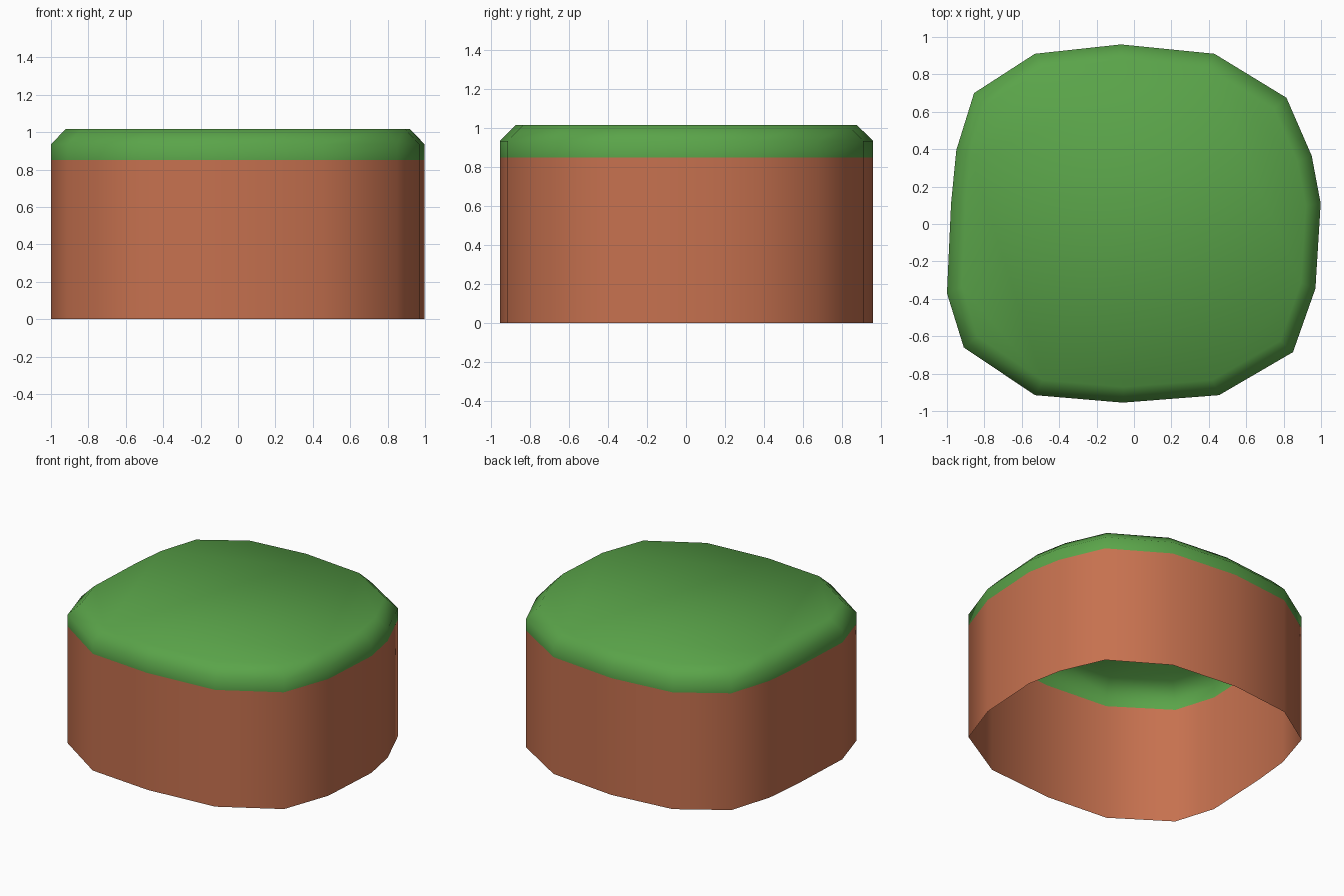
import bpy

if "Cube" in bpy.data.objects:
    bpy.data.objects.remove(bpy.data.objects["Cube"])

# Irregular rounded outline of the block, counter-clockwise from the front
OUTLINE = [(-0.06, -0.955), (0.455, -0.915), (0.85, -0.685), (0.97, -0.345),
           (0.998, 0.11), (0.95, 0.365), (0.815, 0.675), (0.43, 0.91),
           (-0.07, 0.96), (-0.53, 0.91), (-0.855, 0.70), (-0.95, 0.395),
           (-0.978, 0.11), (-1.0, -0.37), (-0.91, -0.66), (-0.53, -0.915)]


def material(name, color):
    mat = bpy.data.materials.new(name)
    mat.diffuse_color = (*color, 1)
    mat.use_nodes = True
    mat.node_tree.nodes["Principled BSDF"].inputs["Base Color"].default_value = mat.diffuse_color
    return mat


def loft(name, rings, mat, cap=False):
    """Stack scaled outlines given as (z, x scale, y scale), optionally closed on top."""
    n = len(OUTLINE)
    verts = [(x * sx, y * sy, z) for z, sx, sy in rings for x, y in OUTLINE]
    faces = [(r * n + i, r * n + (i + 1) % n, (r + 1) * n + (i + 1) % n, (r + 1) * n + i)
             for r in range(len(rings) - 1) for i in range(n)]
    if cap:
        faces.append(tuple(range((len(rings) - 1) * n, len(rings) * n)))
    mesh = bpy.data.meshes.new(name)
    mesh.from_pydata(verts, [], faces)
    mesh.materials.append(mat)
    mesh.shade_smooth()
    obj = bpy.data.objects.new(name, mesh)
    bpy.context.collection.objects.link(obj)
    return obj


dirt = material("dirt brown", (0.565, 0.165, 0.078))
grass = material("grass green", (0.102, 0.371, 0.067))

# Dirt wall, open underneath
loft("dirt_wall", [(0, 1, 1), (0.85, 1, 1)], dirt)

# Grass cap: short vertical rim, chamfer and flat top
loft("grass_top", [(0.85, 1, 1), (0.935, 1, 1), (1.018, 0.92, 0.912)], grass, cap=True)
